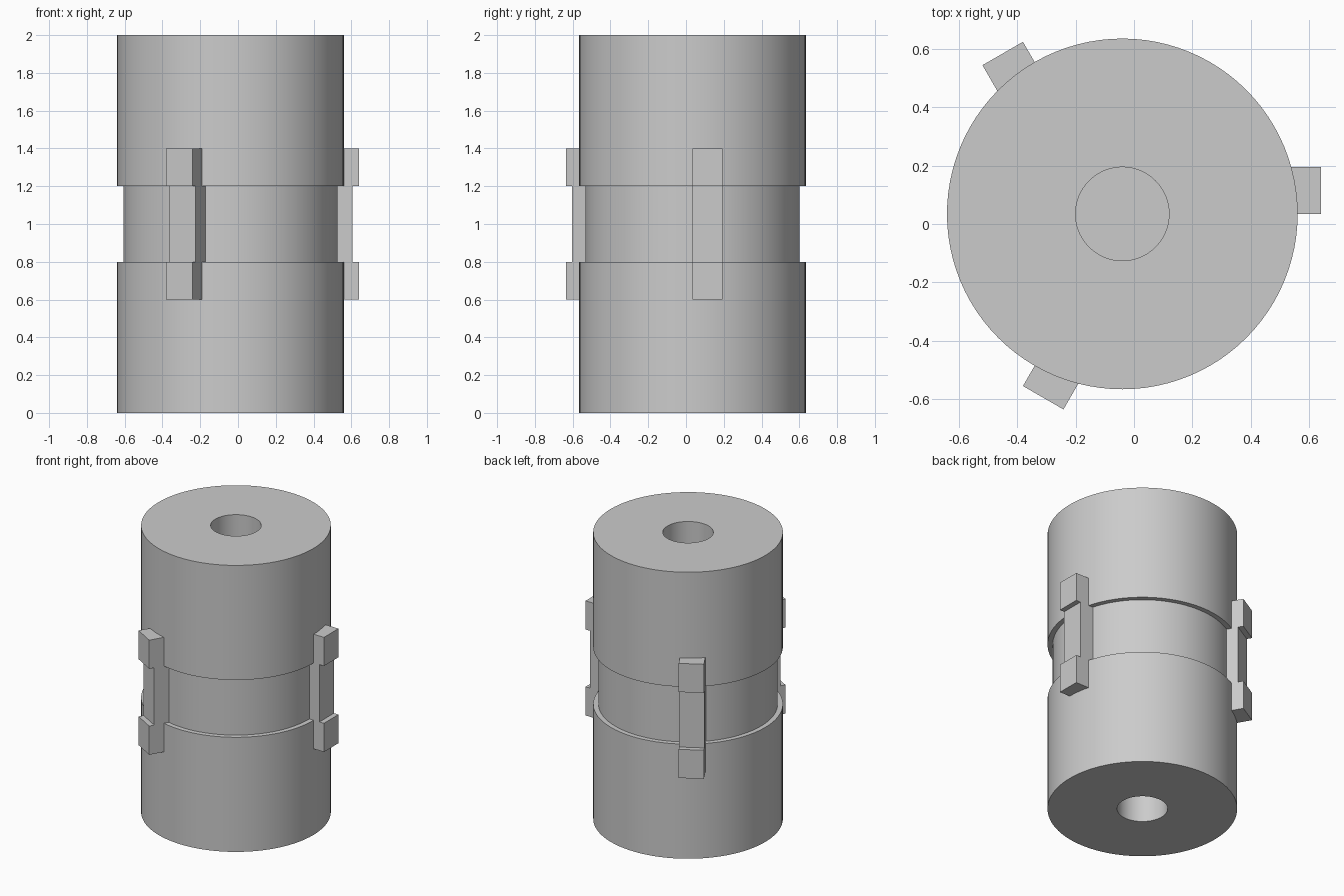
import bpy, bmesh
from math import pi, radians
from mathutils import Matrix, Vector

if "Cube" in bpy.data.objects:
    bpy.data.objects.remove(bpy.data.objects["Cube"])

AXIS = Vector((-0.04, 0.0345, 0))   # body axis, offset by the lopsided lugs
SEGMENTS = 96

grey = bpy.data.materials.new("plain_grey")
grey.use_nodes = True
colour = (0.6, 0.6, 0.6, 1)
grey.diffuse_color = colour
grey.node_tree.nodes["Principled BSDF"].inputs["Base Color"].default_value = colour


def finish(name, bm):
    bmesh.ops.recalc_face_normals(bm, faces=bm.faces)
    mesh = bpy.data.meshes.new(name)
    bm.to_mesh(mesh)
    bm.free()
    mesh.materials.append(grey)
    obj = bpy.data.objects.new(name, mesh)
    obj.location = AXIS
    bpy.context.collection.objects.link(obj)
    return obj


def lathe(name, profile):
    """Spin a (radius, z) profile around the body axis."""
    bm = bmesh.new()
    verts = [bm.verts.new((r, 0, z)) for r, z in profile]
    edges = [bm.edges.new(pair) for pair in zip(verts, verts[1:])]
    bmesh.ops.spin(bm, geom=verts + edges, cent=(0, 0, 0), axis=(0, 0, 1),
                   angle=2 * pi, steps=SEGMENTS, use_duplicate=False)
    bmesh.ops.remove_doubles(bm, verts=bm.verts, dist=1e-5)
    obj = finish(name, bm)
    bpy.ops.object.select_all(action="DESELECT")
    obj.select_set(True)
    bpy.context.view_layer.objects.active = obj
    bpy.ops.object.shade_smooth_by_angle(angle=radians(30))
    return obj


def lug(name, angle):
    """Extrude a notched radial outline sideways, then turn it into place."""
    outer, notch, inner, width = 0.68, 0.645, 0.5, 0.16
    outline = [(inner, 0.6), (outer, 0.6), (outer, 0.8), (notch, 0.8),
               (notch, 1.2), (outer, 1.2), (outer, 1.4), (inner, 1.4)]
    bm = bmesh.new()
    face = bm.faces.new([bm.verts.new((r, 0, z)) for r, z in outline])
    side = bmesh.ops.extrude_face_region(bm, geom=[face])["geom"]
    moved = [v for v in side if isinstance(v, bmesh.types.BMVert)]
    bmesh.ops.translate(bm, verts=moved, vec=(0, width, 0))
    bmesh.ops.rotate(bm, verts=bm.verts, cent=(0, 0, 0),
                     matrix=Matrix.Rotation(radians(angle), 3, "Z"))
    return finish(name, bm)


# Main body with a recessed waist and a blind bore at each end
R, WAIST, BORE = 0.6, 0.567, 0.16
lathe("body", [(0, 0.8), (BORE, 0.8), (BORE, 0), (R, 0), (R, 0.8), (WAIST, 0.8),
               (WAIST, 1.2), (R, 1.2), (R, 2), (BORE, 2), (BORE, 1.2), (0, 1.2)])

# Three notched lugs around the waist
for label, angle in (("left", 0), ("back", 120), ("front", 240)):
    lug(label + "_lug", angle)
